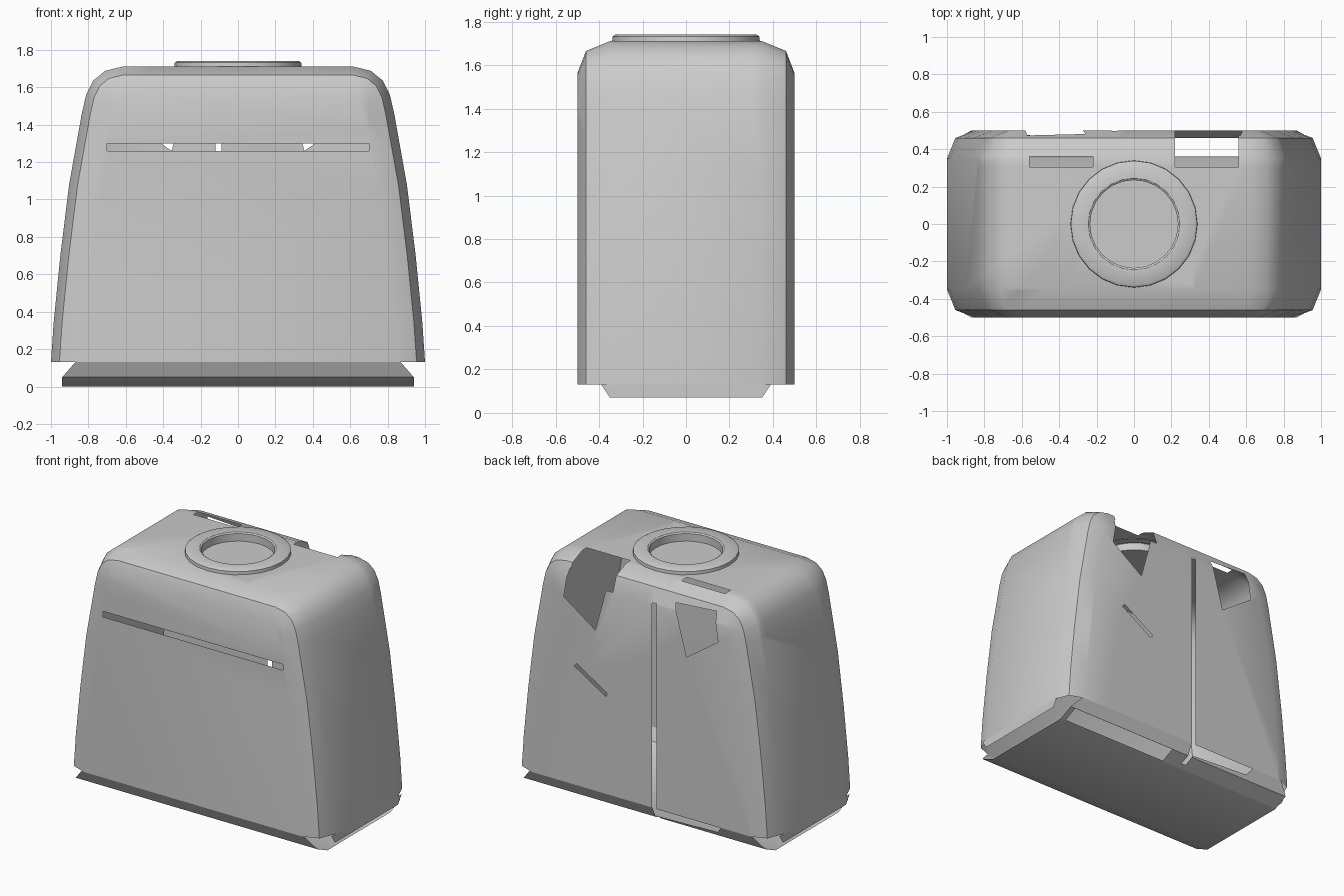
import bpy, bmesh, math
from mathutils import Vector

if "Cube" in bpy.data.objects:
    bpy.data.objects.remove(bpy.data.objects["Cube"])


def finish(bm, name):
    bmesh.ops.recalc_face_normals(bm, faces=bm.faces)
    me = bpy.data.meshes.new(name)
    bm.to_mesh(me)
    bm.free()
    ob = bpy.data.objects.new(name, me)
    bpy.context.collection.objects.link(ob)
    bpy.ops.object.select_all(action='DESELECT')
    ob.select_set(True)
    bpy.context.view_layer.objects.active = ob
    bpy.ops.object.shade_smooth_by_angle(angle=math.radians(32))
    return ob


def cut(bm, poly, axis, test):
    """Open a convex hole through the thin sheet, projected along axis."""
    lift = (lambda p: Vector((p[0], 0, p[1]))) if axis == 'Y' else (lambda p: Vector((p[0], p[1], 0)))
    view = Vector((0, 1, 0)) if axis == 'Y' else Vector((0, 0, 1))
    pts = [lift(p) for p in poly]
    mid = sum(pts, Vector()) / len(pts)
    planes = []

    def inside():
        out = []
        for f in bm.faces:
            c = f.calc_center_median()
            if test(c) and all((c - q).dot(n) < 0 for q, n in planes):
                out.append(f)
        return out

    for a, b in zip(pts, pts[1:] + pts[:1]):
        n = (b - a).cross(view).normalized()
        if (mid - a).dot(n) > 0:
            n = -n
        faces = inside()
        geom = set(faces)
        for f in faces:
            geom.update(f.verts)
            geom.update(f.edges)
        bmesh.ops.bisect_plane(bm, geom=list(geom), dist=1e-5, plane_co=a, plane_no=n)
        planes.append((a, n))
    bmesh.ops.delete(bm, geom=inside(), context='FACES')


def rect(x0, x1, v0, v1):
    return [(x0, v0), (x1, v0), (x1, v1), (x0, v1)]


# Body outline seen from the front, right half, bottom to top
half = [(1, .13), (.985, .35), (.95, .7), (.903, 1.08), (.835, 1.46), (.812, 1.56),
        (.775, 1.635), (.71, 1.688), (.62, 1.71)]
outline = half + [(-x, z) for x, z in reversed(half)]


def inset(d):
    res = []
    for i, (x, z) in enumerate(outline):
        p = Vector((x, z))
        t = Vector((0, 0))
        if i > 0:
            t += (p - Vector(outline[i - 1])).normalized()
        if i < len(outline) - 1:
            t += (Vector(outline[i + 1]) - p).normalized()
        t.normalize()
        q = p + d * Vector((-t.y, t.x))
        if i in (0, len(outline) - 1):
            q.y = .13
        res.append(q)
    return res


# Body shell: outline lofted from front to back, open below
bm = bmesh.new()
rings = []
for y, d in [(-.5, .15), (-.46, .045), (-.35, 0), (.35, 0), (.46, .045), (.5, .15)]:
    rings.append([bm.verts.new((q.x, y, q.y)) for q in inset(d)])
for r, s in zip(rings, rings[1:]):
    for i in range(len(outline) - 1):
        bm.faces.new((r[i], r[i + 1], s[i + 1], s[i]))
bm.faces.new(rings[0])
bm.faces.new(rings[-1])

front = lambda c: c.y < -.45
back = lambda c: c.y > .4
top = lambda c: c.z > 1.5
slit = rect(-.12, -.087, .02, 1.57)
cut(bm, rect(-.7, .7, 1.26, 1.3), 'Y', front)
cut(bm, slit, 'Y', back)
cut(bm, [(.5, .985), (.52, .965), (.275, .815), (.255, .835)], 'Y', back)
for s in (1, -1):
    cut(bm, [(s * .26, 1.61), (s * .355, 1.26), (s * .6, 1.43), (s * .57, 1.63)], 'Y', back)
cut(bm, rect(.22, .56, .305, .51), 'Z', top)
cut(bm, rect(-.56, -.22, .305, .36), 'Z', top)
N = 24
cut(bm, [(.28 * math.cos(k * math.tau / N), .28 * math.sin(k * math.tau / N)) for k in range(N)], 'Z', top)
finish(bm, "body_shell")

# Base: bottom plate with curled front, back and side flaps
bm = bmesh.new()
rows = [(-.5, .13, .87), (-.46, .05, .94), (-.35, 0, .94), (.35, 0, .94), (.46, .05, .94), (.5, .13, .87)]
pairs = [(bm.verts.new((-x, y, z)), bm.verts.new((x, y, z))) for y, z, x in rows]
for (a, b), (c, d) in zip(pairs, pairs[1:]):
    bm.faces.new((a, b, d, c))
for s in (1, -1):
    bm.faces.new([bm.verts.new((s, y, z)) for y, z in [(-.39, .13), (.39, .13), (.35, .07), (-.35, .07)]])
cut(bm, rect(.05, .9, .36, .459), 'Z', lambda c: c.y > .36 and abs(c.x) < .99)
cut(bm, [(-.1, .465), (-.1, .499), (-.62, .499), (-.58, .475)], 'Z', lambda c: c.y > .46)
cut(bm, slit, 'Y', lambda c: c.y > .36)
finish(bm, "base")

# Round collar with recessed disc on top
bm = bmesh.new()
profile = [(.235, 1.68), (.235, 1.733), (.245, 1.74), (.325, 1.74), (.338, 1.732), (.34, 1.705)]
loops = [[bm.verts.new((r * math.cos(k * math.tau / N), r * math.sin(k * math.tau / N), z))
          for k in range(N)] for r, z in profile]
for p, q in zip(loops, loops[1:]):
    for k in range(N):
        bm.faces.new((p[k], p[(k + 1) % N], q[(k + 1) % N], q[k]))
bm.faces.new(loops[0])
finish(bm, "top_collar")
